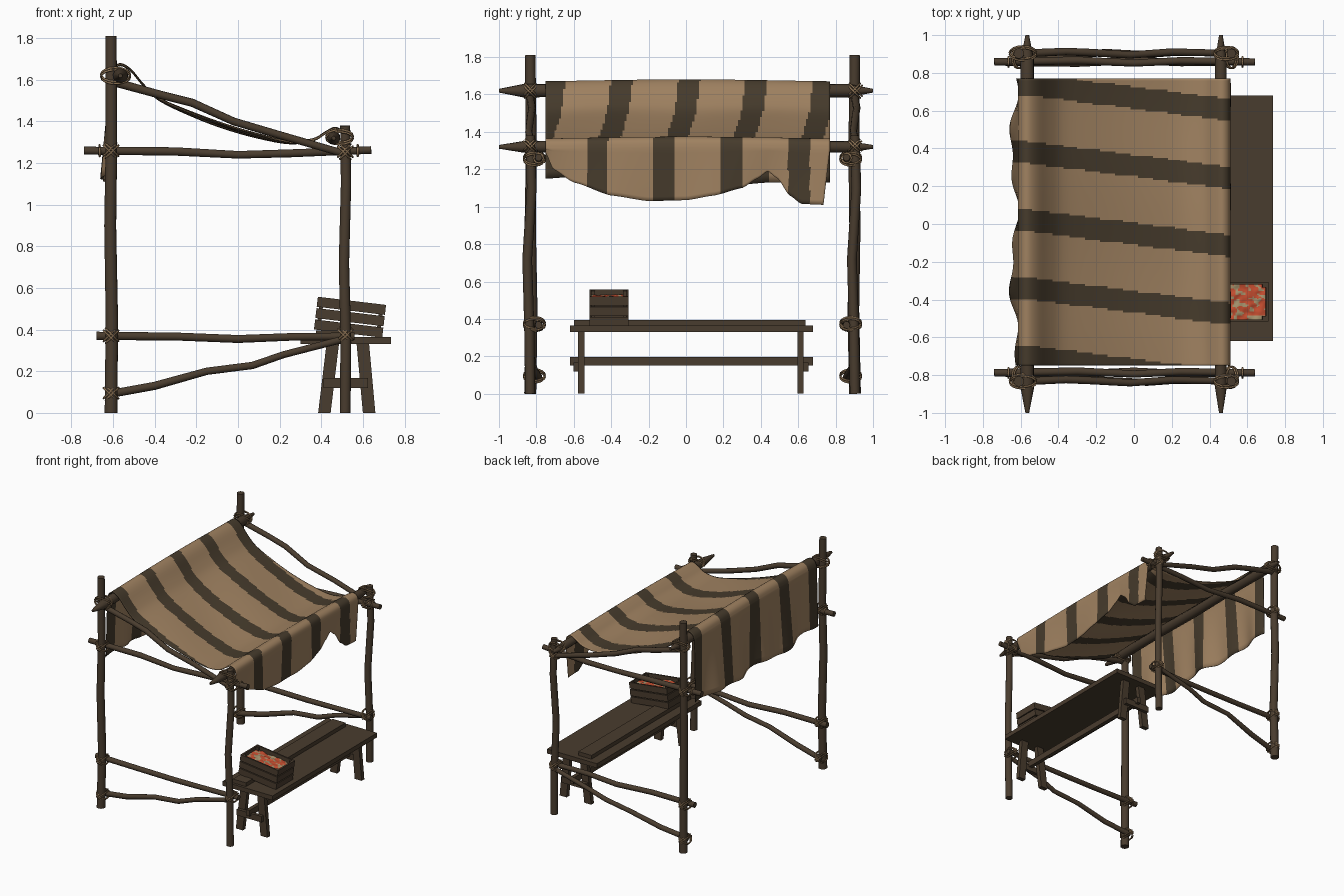
import bpy, bmesh, math, random
from mathutils import Vector, Matrix, noise

if "Cube" in bpy.data.objects:
    bpy.data.objects.remove(bpy.data.objects["Cube"])

random.seed(4)


def material(name, rgb):
    lin = [((c / 255 + 0.055) / 1.055) ** 2.4 for c in rgb]
    m = bpy.data.materials.new(name)
    m.diffuse_color = (*lin, 1)
    m.use_nodes = True
    m.node_tree.nodes["Principled BSDF"].inputs["Base Color"].default_value = m.diffuse_color
    return m


WOOD = material("dark wood", (73, 60, 46))
TAN = material("tan cloth", (160, 130, 97))
STRIPE = material("brown stripe", (70, 59, 44))
ROPE = material("rope", (140, 114, 84))
RED = material("red fruit", (198, 78, 48))
STRAW = material("straw", (165, 145, 108))


def finish(name, bm, mats):
    bmesh.ops.recalc_face_normals(bm, faces=bm.faces)
    me = bpy.data.meshes.new(name)
    bm.to_mesh(me)
    bm.free()
    ob = bpy.data.objects.new(name, me)
    for m in mats:
        me.materials.append(m)
    bpy.context.collection.objects.link(ob)
    return ob


def tube(bm, pts, radii, sides=10, closed=False):
    """Round bar through points, one radius per point."""
    pts = [Vector(p) for p in pts]
    n, rings = len(pts), []
    for i, p in enumerate(pts):
        a = pts[i - 1] if (i or closed) else p
        b = pts[(i + 1) % n] if (i < n - 1 or closed) else p
        t = (b - a).normalized()
        ref = Vector((0.31, 0.9, 0.29)) if abs(t.y) < 0.7 else Vector((0.2, 0.1, 1))
        u = t.cross(ref).normalized()
        w = t.cross(u)
        rings.append([bm.verts.new(p + radii[i] * (math.cos(k * math.tau / sides) * u + math.sin(k * math.tau / sides) * w))
                      for k in range(sides)])
    for i in range(n if closed else n - 1):
        r, q = rings[i], rings[(i + 1) % n]
        for k in range(sides):
            j = (k + 1) % sides
            bm.faces.new((r[k], r[j], q[j], q[k])).smooth = True
    if not closed:
        for r in (rings[0], rings[-1]):
            for e in bm.faces.new(r).edges:
                e.smooth = False


def pole(name, pts, radii):
    bm = bmesh.new()
    tube(bm, pts, radii)
    return finish(name, bm, [WOOD])


def box(bm, x0, x1, y0, y1, z0, z1, lean=0):
    """Box whose top may be shifted in x."""
    vs = bmesh.ops.create_cube(bm, size=1)["verts"]
    for v in vs:
        up = v.co.z > 0
        v.co = (x1 if v.co.x > 0 else x0, y1 if v.co.y > 0 else y0, z1 if up else z0)
        if up:
            v.co.x += lean


def interp(table, x):
    for (a, p), (b, q) in zip(table, table[1:]):
        if x <= b:
            f = max(0, (x - a) / (b - a))
            f = f * f * (3 - 2 * f) * 0.4 + f * 0.6
            return p + (q - p) * f
    return table[-1][1]


# Rope lashings: crossed loops round two bars, all in one object
ropes = bmesh.new()


def lash(c, along, ax1, ax2, half, other=0.043):
    c, along, ax1, ax2 = Vector(c), Vector(along), Vector(ax1), Vector(ax2)
    for sgn in (1, -1):
        across = (ax1 + sgn * ax2).normalized()
        nrm = across.cross(along)
        for off in (-0.007, 0.007):
            loop = [c + nrm * off + half * math.cos(a) * along + other * math.sin(a) * across
                    for a in (i * math.tau / 16 for i in range(16))]
            tube(ropes, loop, [0.0055] * 16, 5, True)


X, Y, Z = (1, 0, 0), (0, 1, 0), (0, 0, 1)
BX, FX = -0.61, 0.515

# Side frames: posts, rails and braces, mirrored about y = 0.035
for side, s in (("left", -1), ("right", 1)):
    yc = 0.035 + s * 0.868
    yi = yc - s * 0.045
    pole(side + "_tall_post", [(BX, yc, 0), (BX + .004, yc - s * .008, .45), (BX - .004, yc, .9),
                               (BX + .002, yc - s * .006, 1.3), (BX, yc, 1.81)], [.032, .031, .03, .029, .028])
    pole(side + "_short_post", [(FX, yc, 0), (FX + .003, yc - .005, .35), (FX - .006, yc - .016, .72),
                                (FX + .004, yc + .008, 1.1), (FX, yc, 1.38)], [.027, .027, .026, .026, .025])
    pole(side + "_upper_rail", [(-.74, yi, 1.26), (-.3, yi + .008, 1.256), (0, yi - .006, 1.24),
                                (.25, yi + .006, 1.247), (.64, yi, 1.263)], [.02, .021, .019, .02, .019])
    pole(side + "_lower_rail", [(-.68, yi, .37), (-.3, yi - .006, .367), (0, yi + .008, .355),
                                (.25, yi - .004, .365), (.56, yi, .368)], [.021, .02, .02, .019, .019])
    pole(side + "_upper_brace", [(-.58, yc, 1.585), (-.36, yc + .01, 1.525), (-.22, yc + .004, 1.49),
                                 (-.02, yc - .008, 1.40), (.2, yc + .008, 1.335), (.53, yc, 1.24)],
         [.021, .02, .02, .019, .019, .018])
    pole(side + "_lower_brace", [(-.62, yi, .09), (-.4, yc - s * .02, .13), (-.15, yc + .006, .20),
                                 (.07, yc - .006, .228), (.22, yc + .004, .28), (.53, yc, .36)],
         [.02, .02, .018, .018, .017, .017])
    ym = (yc + yi) / 2
    for x, z in ((BX, 1.26), (FX, 1.255), (BX, .37), (FX, .375), (BX, .095)):
        lash((x, ym, z), Y, X, Z, .056)
    lash((-.588, yc, 1.62), X, Y, Z, .07, .047)
    lash((.488, yc, 1.325), X, Y, Z, .064, .042)
    # End bindings where the rails stick out
    for x, z in ((-.665, 1.26), (.575, 1.26)):
        loop = [(x, yi + .026 * math.cos(i * math.tau / 12), z + .026 * math.sin(i * math.tau / 12)) for i in range(12)]
        tube(ropes, loop, [.006] * 12, 5, True)
finish("rope_lashings", ropes, [ROPE])

# Long cross poles with pointed ends
for name, x, z, r in (("back_pole", -.565, 1.62, .036), ("front_pole", .46, 1.32, .031)):
    pole(name, [(x, -1, z), (x, -.87, z), (x, -.4, z + .005), (x, 0, z), (x, .4, z + .004), (x, .87, z), (x, 1, z)],
         [.01, r, r, r * 1.05, r, r, .01])

# Striped awning: back flap, sagging roof, front valance
ROOF = [(-.612, 1.62), (-.597, 1.655), (-.563, 1.672), (-.515, 1.645), (-.45, 1.57), (-.375, 1.505), (-.22, 1.435),
        (-.06, 1.375), (.1, 1.328), (.25, 1.298), (.36, 1.31), (.42, 1.345), (.465, 1.366), (.498, 1.348), (.508, 1.31)]
HEM_BACK = [(-.75, 1.15), (-.6, 1.16), (-.3, 1.12), (0, 1.14), (.2, 1.11), (.45, 1.13), (.77, 1.13)]
HEM_FRONT = [(-.75, 1.29), (-.71, 1.2), (-.6, 1.13), (-.4, 1.06), (-.2, 1.03), (0, 1.035), (.15, 1.06), (.3, 1.1),
             (.38, 1.15), (.44, 1.19), (.5, 1.15), (.57, 1.06), (.64, 1.015), (.77, 1.01)]


def smooth_path(p, sub=4):
    p = [Vector(q) for q in p]
    out = []
    for i in range(len(p) - 1):
        a, b, c, d = p[max(i - 1, 0)], p[i], p[i + 1], p[min(i + 2, len(p) - 1)]
        for k in range(sub):
            t = k / sub
            out.append(.5 * (2 * b + (c - a) * t + (2 * a - 5 * b + 4 * c - d) * t * t + (3 * b - a - 3 * c + d) * t ** 3))
    return out + [p[-1]]


roof = smooth_path(ROOF)
COLS, FB, FF = 130, 12, 12
bm = bmesh.new()
grid = []
for j in range(COLS + 1):
    y = -.75 + 1.52 * j / COLS
    col = []
    for i in range(FB, 0, -1):
        t = i / FB
        wave = .018 * math.sin(9 * y + 1) + .012 * math.sin(21 * y)
        col.append((-.612 - t * (.022 - wave), y, 1.62 + (interp(HEM_BACK, y) - 1.62) * t))
    for p in roof:
        sag = max(0, 1 - ((p.x + .05) / .45) ** 2)
        col.append((p.x, y, p.y + .006 * math.cos(3 * y) + sag * .008 * math.sin(7 * y + 4 * p.x)))
    for i in range(1, FF + 1):
        t = i / FF
        col.append((.508 + t * (.008 * math.sin(11 * y) - .004), y - .035 * t * max(0, (y - .4) / .37),
                    1.31 + (interp(HEM_FRONT, y) - 1.31) * t))
    grid.append([bm.verts.new(c) for c in col])
for a, b in zip(grid, grid[1:]):
    for k in range(len(a) - 1):
        f = bm.faces.new((a[k], b[k], b[k + 1], a[k + 1]))
        f.smooth = True
        c = f.calc_center_median()
        u = min(1, max(0, (c.x + .57) / 1.07))
        d = (c.y + .135 * u - .02) / .36
        f.material_index = int(abs(d - round(d)) * .36 < .058)
awning = finish("striped_awning", bm, [TAN, STRIPE])
sol = awning.modifiers.new("thickness", "SOLIDIFY")
sol.thickness, sol.offset = .005, 0

# Trestle table
bm = bmesh.new()
box(bm, .30, .735, -.62, .68, .33, .365)
finish("table_top", bm, [WOOD])
bm = bmesh.new()
box(bm, .375, .49, -.60, .64, .365, .395)
finish("table_plank", bm, [WOOD])
bm = bmesh.new()
for y, s in ((-.56, -1), (.612, 1)):
    box(bm, .385, .445, y - .017, y + .017, 0, .33, .04)
    box(bm, .60, .66, y - .017, y + .017, 0, .33, -.03)
    ya = y + s * .017
    box(bm, .41, .625, min(ya, ya + s * .025), max(ya, ya + s * .025), .12, .167)
finish("table_legs", bm, [WOOD])
bm = bmesh.new()
box(bm, .505, .535, -.62, .68, .15, .197)
finish("table_stretcher", bm, [WOOD])

# Slatted crate, tipped against the plank
L, W, H = .33, .21, .158
tilt = Matrix.Translation((.365, -.412, .401)) @ Matrix.Rotation(.119, 4, "Y")
bm = bmesh.new()
for i in range(3):
    z0, z1 = i * .055, i * .055 + .048
    for s in (-1, 1):
        ya, yb = sorted((s * W / 2, s * (W / 2 - .012)))
        box(bm, 0, L, ya, yb, z0, z1)
    box(bm, 0, .012, -W / 2 + .012, W / 2 - .012, z0, z1)
    box(bm, L - .012, L, -W / 2 + .012, W / 2 - .012, z0, z1)
for x in (.012, L - .03):
    for y in (-W / 2 + .012, W / 2 - .03):
        box(bm, x, x + .018, y, y + .018, 0, H - .004)
box(bm, .012, L - .012, -W / 2 + .012, W / 2 - .012, 0, .012)
finish("crate", bm, [WOOD]).matrix_world = tilt

# Fruit and straw heaped in the crate
bm = bmesh.new()
bmesh.ops.create_grid(bm, x_segments=40, y_segments=26, size=.5)
for v in bm.verts:
    v.co = (L / 2 + v.co.x * (L - .024), v.co.y * (W - .024), .128)
    v.co.z += .008 * noise.noise(v.co * 35)
for f in bm.faces:
    f.smooth = True
    c = f.calc_center_median()
    f.material_index = int(noise.noise(Vector((c.x * 32, c.y * 45, 2.7))) > .16)
finish("crate_contents", bm, [RED, STRAW]).matrix_world = tilt
